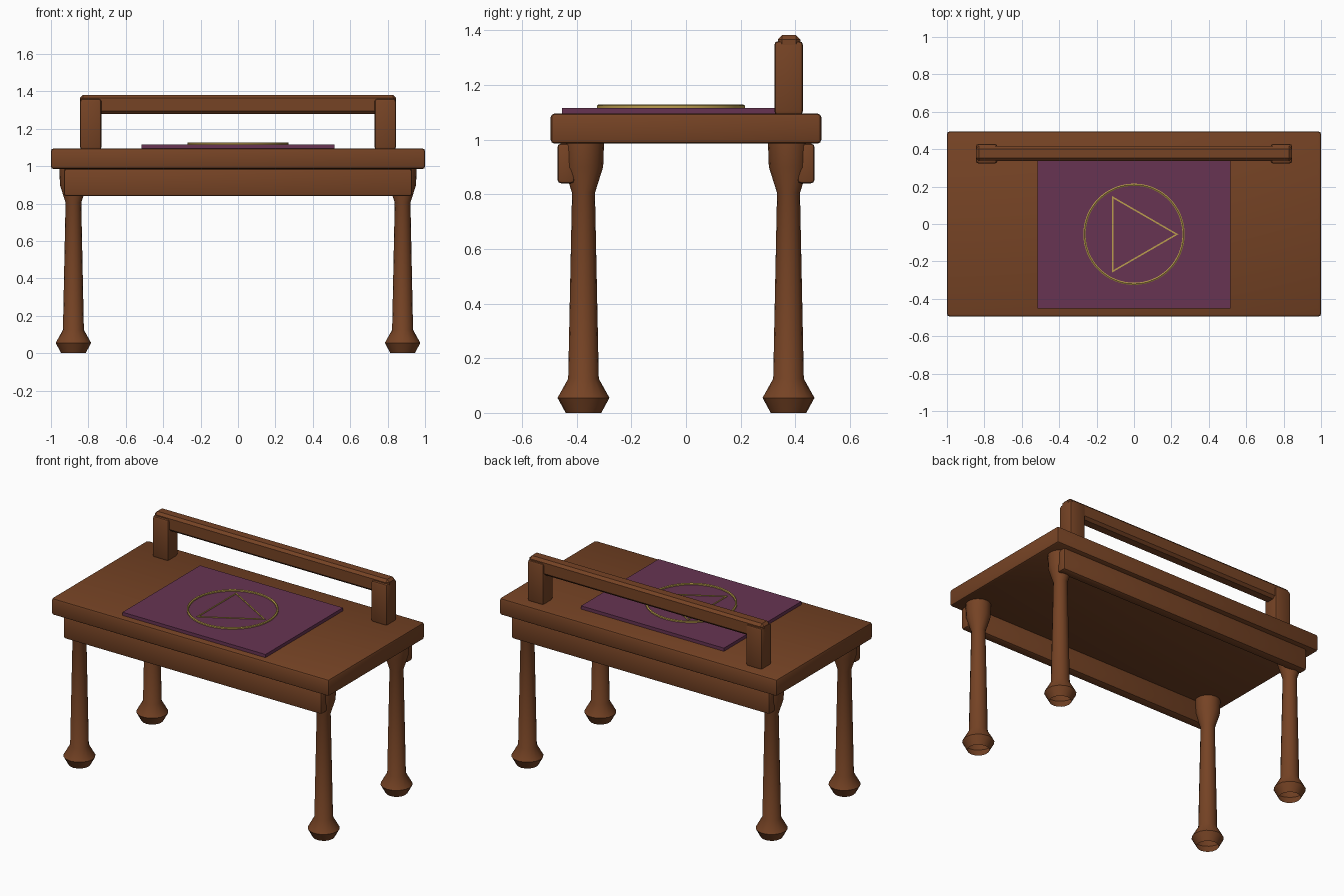
import bpy
import bmesh
import math
from mathutils import Vector

if "Cube" in bpy.data.objects:
    bpy.data.objects.remove(bpy.data.objects["Cube"])


def material(name, rgb):
    m = bpy.data.materials.new(name)
    m.use_nodes = True
    m.diffuse_color = (*rgb, 1)
    m.node_tree.nodes["Principled BSDF"].inputs["Base Color"].default_value = (*rgb, 1)
    return m


wood = material("brown wood", (0.18, 0.056, 0.018))
purple = material("purple cloth", (0.135, 0.034, 0.085))
gold = material("gold thread", (0.5, 0.34, 0.075))


def finish(name, bm, mat, angle=30):
    bmesh.ops.recalc_face_normals(bm, faces=bm.faces)
    mesh = bpy.data.meshes.new(name)
    bm.to_mesh(mesh)
    bm.free()
    mesh.materials.append(mat)
    ob = bpy.data.objects.new(name, mesh)
    bpy.context.collection.objects.link(ob)
    bpy.ops.object.select_all(action="DESELECT")
    ob.select_set(True)
    bpy.context.view_layer.objects.active = ob
    bpy.ops.object.shade_smooth_by_angle(angle=math.radians(angle))
    return ob


def box(name, low, high, mat, bevel=0.0, segments=2):
    bm = bmesh.new()
    bmesh.ops.create_cube(bm, size=1)
    low, high = Vector(low), Vector(high)
    for v in bm.verts:
        v.co = (low + high) / 2 + v.co * (high - low)
    if bevel:
        bmesh.ops.bevel(bm, geom=bm.edges[:], offset=bevel, segments=segments,
                        profile=0.5, affect="EDGES")
    return finish(name, bm, mat)


def lathe(name, profile, x, y, mat, sides, closed=False):
    """Spin (radius, height) points around a vertical axis."""
    bm = bmesh.new()
    rings = []
    for r, z in profile:
        turns = [math.tau * i / sides for i in range(sides)]
        rings.append([bm.verts.new((x + r * math.cos(a), y + r * math.sin(a), z))
                      for a in turns])
    pairs = list(zip(rings, rings[1:]))
    if closed:
        pairs.append((rings[-1], rings[0]))
    for a, b in pairs:
        for i in range(sides):
            j = (i + 1) % sides
            bm.faces.new((a[i], a[j], b[j], b[i]))
    return finish(name, bm, mat)


# Table top
box("table_top", (-1, -0.495, 0.985), (1, 0.495, 1.095), wood, 0.014)

# Turned legs with bulbous feet, open underneath
leg_profile = [(0.065, 0), (0.095, 0.055), (0.056, 0.125), (0.042, 0.805),
               (0.072, 0.9), (0.075, 0.985)]
for end, y in (("front", -0.375), ("back", 0.375)):
    for side, x in (("left", 0.88), ("right", -0.88)):
        lathe(f"{end}_{side}_leg", leg_profile, x, y, wood, 16)

# Long aprons under the front and back edges
box("front_apron", (-0.93, -0.47, 0.84), (0.93, -0.408, 0.985), wood, 0.012)
box("back_apron", (-0.93, 0.408, 0.84), (0.93, 0.47, 0.985), wood, 0.012)

# Rail on two posts
for side, x in (("left", 0.73), ("right", -0.845)):
    box(f"{side}_rail_post", (x, 0.323, 1.09), (x + 0.115, 0.428, 1.36), wood, 0.014)
box("rail", (-0.845, 0.336, 1.28), (0.845, 0.418, 1.382), wood, 0.016, 1)

# Cloth with an embroidered ring and triangle
box("cloth", (-0.515, -0.453, 1.09), (0.515, 0.345, 1.116), purple)
centre_y = -0.055
lathe("ring", [(0.259, 1.115), (0.271, 1.115), (0.271, 1.124), (0.265, 1.128),
               (0.259, 1.124)], 0, centre_y, gold, 64, closed=True)

bm = bmesh.new()
loops = []
for radius, z in ((0.237, 1.112), (0.237, 1.12), (0.221, 1.12), (0.221, 1.112)):
    loops.append([bm.verts.new((radius * math.cos(k * math.tau / 3),
                                centre_y + radius * math.sin(k * math.tau / 3), z))
                  for k in range(3)])
for n in range(4):
    a, b = loops[n], loops[(n + 1) % 4]
    for i in range(3):
        j = (i + 1) % 3
        bm.faces.new((a[i], a[j], b[j], b[i]))
finish("triangle", bm, gold)
